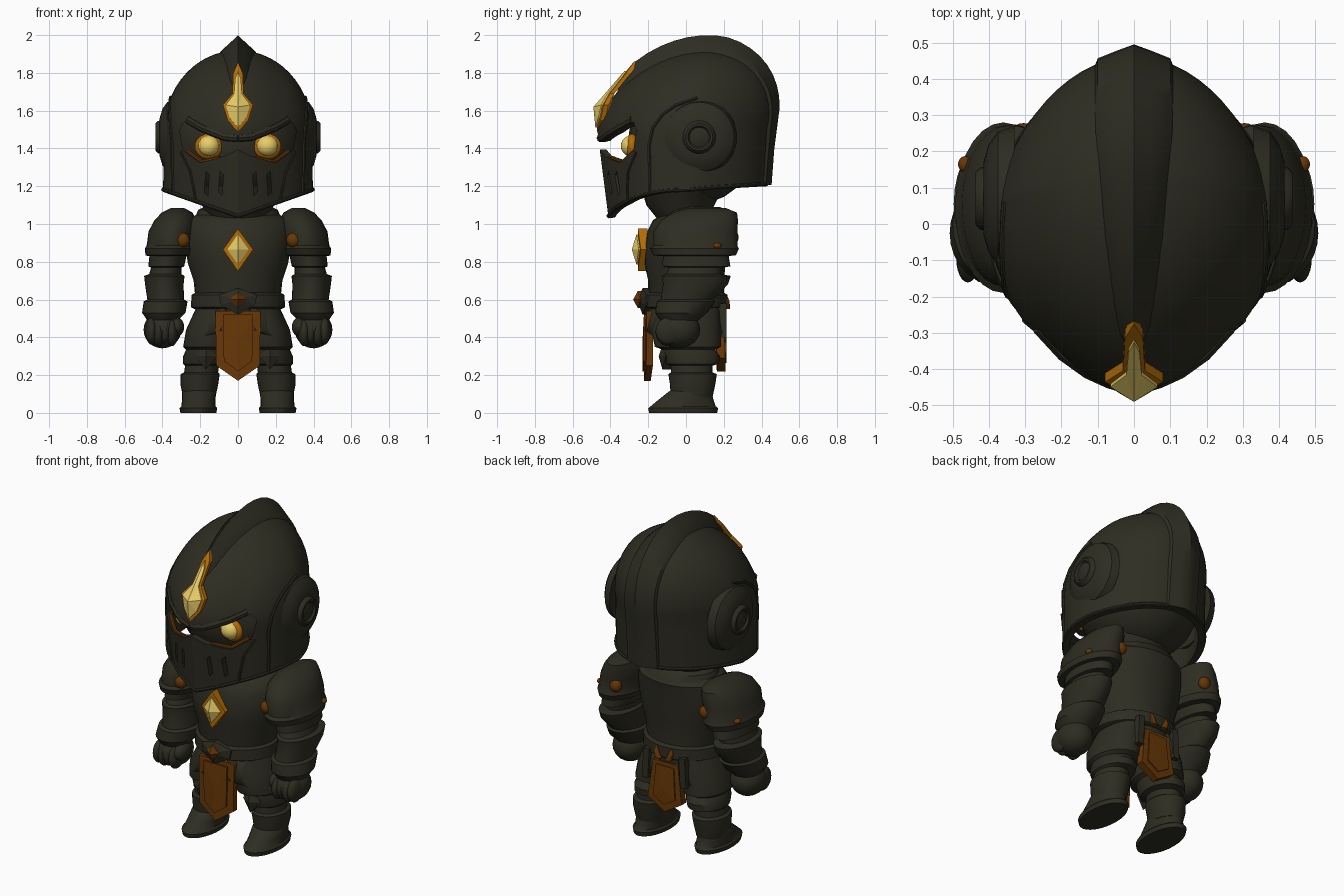
import bpy, bmesh
from math import sin, cos, pi, sqrt, acos, asin, radians
from mathutils import Vector

if "Cube" in bpy.data.objects:
    bpy.data.objects.remove(bpy.data.objects["Cube"])


def material(name, rgb):
    m = bpy.data.materials.new(name)
    m.use_nodes = True
    m.diffuse_color = (*rgb, 1)
    m.node_tree.nodes["Principled BSDF"].inputs["Base Color"].default_value = (*rgb, 1)
    return m


STEEL = material("dark_steel", (.027, .026, .016))
BROWN = material("brown_cloth", (.135, .038, .002))
AMBER = material("amber_trim", (.45, .15, .002))
GOLD = material("pale_gold", (.8, .61, .14))


def make(name, verts, faces, mat, sides=False, smooth=True):
    """Mesh object, or a left and right pair of them."""
    made = []
    for s in ((1, -1) if sides else (1,)):
        label = ("left_" if s > 0 else "right_") + name if sides else name
        me = bpy.data.meshes.new(label)
        me.from_pydata([(v[0] * s, v[1], v[2]) for v in verts], [], faces)
        bm = bmesh.new()
        bm.from_mesh(me)
        bmesh.ops.remove_doubles(bm, verts=bm.verts, dist=1e-5)
        bmesh.ops.recalc_face_normals(bm, faces=bm.faces)
        bm.to_mesh(me)
        bm.free()
        me.materials.append(mat)
        if smooth:
            me.shade_smooth()
            me.set_sharp_from_angle(angle=radians(35))
        ob = bpy.data.objects.new(label, me)
        bpy.context.collection.objects.link(ob)
        made.append(ob)
    return made


def loft(name, rings, mat, sides=False, closed=True, caps=True):
    n, k = len(rings[0]), len(rings)
    faces = [(i * n + j, i * n + (j + 1) % n, (i + 1) * n + (j + 1) % n, (i + 1) * n + j)
             for i in range(k - 1) for j in range(n if closed else n - 1)]
    if caps:
        faces += [tuple(range(n)), tuple(range((k - 1) * n, k * n))]
    return make(name, [v for r in rings for v in r], faces, mat, sides)


def stack(name, rows, mat=STEEL, sides=False, n=28):
    """Loft of ellipses given as (z, centre x, centre y, radius x, radius y)."""
    return loft(name, [[(cx + rx * cos(2 * pi * j / n), cy + ry * sin(2 * pi * j / n), z)
                        for j in range(n)] for z, cx, cy, rx, ry in rows], mat, sides)


def ball(name, c, r, mat=STEEL, sides=False):
    rows = []
    for i in range(13):
        t = pi * (i - 6) / 12.2
        rows.append((c[2] + r[2] * sin(t), c[0], c[1], r[0] * cos(t), r[1] * cos(t)))
    return stack(name, rows, mat, sides, 24)


def tube(name, pts, r, mat=STEEL, sides=False, hub=(0, .03, 1.45)):
    rings = []
    for i, p in enumerate(pts):
        t = (pts[min(i + 1, len(pts) - 1)] - pts[max(i - 1, 0)]).normalized()
        b = t.cross(p - Vector(hub)).normalized()
        o = b.cross(t)
        rings.append([p + r * (cos(pi * k / 4) * o + sin(pi * k / 4) * b) for k in range(8)])
    return loft(name, rings, mat, sides)


def gem(name, half, c, y0, peak, mat, depth=.04, out=-1, lean=0, spread=0):
    """Faceted plate from a mirrored (x, z) outline, raised at its centre."""
    pts = half + [(-x, z) for x, z in reversed(half) if x > 0]
    n = len(pts)
    front = [(x, y0 + lean * max(0, z - c) + spread * abs(x), z) for x, z in pts]
    back = [(x, y - out * depth, z) for x, y, z in front]
    faces = [(i, (i + 1) % n, 2 * n) for i in range(n)]
    faces += [(i, (i + 1) % n, n + (i + 1) % n, n + i) for i in range(n)]
    faces.append(tuple(range(n, 2 * n)))
    return make(name, front + back + [(0, y0 + out * peak, c)], faces, mat, smooth=False)


def prism(name, pts, y0, y1, sides=False):
    n = len(pts)
    verts = [(x, y, z) for y in (y0, y1) for x, z in pts]
    faces = [(i, (i + 1) % n, n + (i + 1) % n, n + i) for i in range(n)]
    return make(name, verts, faces + [tuple(range(n)), tuple(range(n, 2 * n))], STEEL, sides, False)


# Helmet surface: angle 0 is the front, rounded there and narrowing to the back
def hull(a, z, lift=0):
    u = max(0, (z - 1.5) / .42)
    f = sqrt(max(0, 1 - u * u))
    low = max(0, (1.5 - z) / .47)
    x = (.39 + .01 * low + lift) * f * sin(a)
    c = cos(a)
    y = .02 + .1 * u
    if c > 0:
        y += .06 * low * c - (.44 + lift) * f * c ** .9 - .05 * f * max(0, 1 - abs(x) / .22)
    else:
        y += (.43 + lift - .035 * low) * f * (-c) ** 1.32
    return Vector((x, y, z))


def edge(a):
    return 1.03 + .14 * abs(sin(a)) if cos(a) > 0 else 1.17 - .03 * cos(a)


def face_at(x, z, lift=0):
    f = sqrt(1 - max(0, (z - 1.5) / .42) ** 2)
    return hull(asin(x / (.39 * f)), z, lift)


def side_at(y, z):
    u = max(0, (z - 1.5) / .42)
    return hull(acos((.02 + .1 * u - y) / (.44 * sqrt(1 - u * u))), z)


N = 64
angles = [2 * pi * j / N for j in range(N)]
rings = [[hull(a, edge(a) + (1.5 - edge(a)) * t / 6) for a in angles] for t in range(7)]
rings += [[hull(a, 1.5 + .42 * sin(pi * t / 28)) for a in angles] for t in list(range(1, 14)) + [13.9]]
last = len(rings) - 1
faces = [(i * N + j, i * N + (j + 1) % N, (i + 1) * N + (j + 1) % N, (i + 1) * N + j)
         for i in range(last) for j in range(N)] + [tuple(range(last * N, (last + 1) * N))]
helmet = make("helmet", [v for r in rings for v in r], faces, STEEL)[0]
wall = helmet.modifiers.new("wall", "SOLIDIFY")
wall.thickness = .035

# Eye opening and breathing slits
eye_half = [(0, 1.435), (.07, 1.44), (.19, 1.485), (.285, 1.54), (.31, 1.5), (.29, 1.39), (.2, 1.325), (.07, 1.36), (0, 1.395)]
cutters = prism("eye_cutter", eye_half + [(-x, z) for x, z in reversed(eye_half) if x], -.7, -.15)
for x in (.085, .16):
    cutters += prism("slit_cutter", [(x, 1.15), (x + .018, 1.17), (x + .01, 1.28), (x - .008, 1.26)], -.7, -.15, True)
for c in cutters:
    cut = helmet.modifiers.new("cut", "BOOLEAN")
    cut.operation, cut.solver, cut.object = "DIFFERENCE", "EXACT", c
    c.hide_render = True
bpy.context.view_layer.update()
helmet.data = bpy.data.meshes.new_from_object(helmet.evaluated_get(bpy.context.evaluated_depsgraph_get()))
helmet.modifiers.clear()
helmet.data.shade_smooth()
helmet.data.set_sharp_from_angle(angle=radians(28))
for c in cutters:
    bpy.data.objects.remove(c)

# Crest over the dome
rings = []
for d in list(range(14, 181, 8)) + [190, 200, 208]:
    t = radians(min(d, 180))
    drop = max(0, d - 180) * .0105
    base = hull(0 if d < 90 else pi, 1.5 + .42 * sin(t) - drop)
    if d < 90:
        base.y = .02 + .1 * sin(t) - .44 * cos(t)
    up = Vector((0, -cos(t), sin(t)))
    h = .08 * min(1, (d - 13) / 28) - .055 * min(1, max(0, (d - 100) / 80))
    w = .05 + .065 * min(1, d / 110)
    rings.append([base + up * k + Vector((x * w, 0, 0)) for x, k in
                  ((-1, -.045), (-.87, -.005), (-.4, h * .5), (0, h), (.4, h * .5), (.87, -.005), (1, -.045))])
loft("crest", rings, STEEL)

# Helmet trims, brows and ear bosses
tube("helmet_rim", [hull(2 * pi * j / N, edge(2 * pi * j / N) + .012) for j in range(N + 1)], .01)
tube("brow", [face_at(x, z, -.012) for x, z in ((0, 1.455), (.07, 1.46), (.13, 1.482), (.2, 1.51), (.27, 1.55))], .022, sides=True)
tube("cheek_trim", [side_at(y, z) for y, z in
                    ((-.2, 1.16), (-.19, 1.3), (-.185, 1.42), (-.16, 1.51), (-.11, 1.58), (-.04, 1.63), (.06, 1.67))], .01, sides=True)
tube("visor_seam", [face_at(x, z) for x, z in ((.3, 1.38), (.25, 1.28), (.23, 1.18), (.22, 1.12))], .008, sides=True)


def disc(name, profile):
    loft(name, [[(x, .07 + r * cos(pi * k / 14), 1.46 + r * sin(pi * k / 14)) for k in range(28)]
                for x, r in profile], STEEL, True)


disc("ear_plate", [(.33, .2), (.375, .185), (.4, .15), (.415, .1)])
disc("ear_boss", [(.38, .095), (.425, .085), (.437, .072), (.437, .06), (.425, .052), (.435, .02)])

# Forehead ornament
gem("ornament_rim", [(0, 1.86), (.025, 1.8), (.03, 1.69), (.08, 1.63), (.055, 1.55), (0, 1.49)],
    1.62, -.472, 0, AMBER, .025, lean=.82, spread=.35)
gem("ornament", [(0, 1.81), (.015, 1.77), (.021, 1.69), (.065, 1.63), (.043, 1.56), (0, 1.51)],
    1.62, -.48, .01, GOLD, .02, lean=.81, spread=.35)

# Head inside the helmet, with glowing eyes
ball("head", (0, .03, 1.42), (.345, .34, .32))
ball("eye_glow", (.155, -.285, 1.41), (.074, .035, .068), AMBER, True)
ball("eye", (.155, -.29, 1.413), (.058, .055, .055), GOLD, True)
tube("eye_trim", [face_at(x, z, -.02) for x, z in ((.1, 1.352), (.2, 1.33), (.28, 1.385))], .011, BROWN, True)

# Neck, torso and belt
stack("neck", [(1.0, 0, -.01, .14, .12), (1.1, 0, -.03, .19, .18), (1.2, 0, -.02, .25, .22)])
stack("collar", [(1.02, 0, .04, .235, .19), (1.075, 0, .04, .21, .165), (1.09, 0, .04, .18, .14), (1.05, 0, .04, .12, .1)])
stack("torso", [(.46, 0, .01, .2, .18), (.6, 0, 0, .225, .2), (.7, 0, 0, .235, .2), (.79, 0, -.005, .265, .215),
                (.88, 0, 0, .28, .22), (.96, 0, .01, .285, .215), (1.02, 0, .03, .265, .205), (1.05, 0, .04, .22, .17)])
stack("belt", [(.55, 0, 0, .23, .205), (.56, 0, 0, .25, .22), (.625, 0, 0, .245, .22), (.64, 0, 0, .22, .195)])
gem("buckle_plate", [(0, .66), (.1, .625), (.09, .57), (0, .52)], .6, -.23, .03, STEEL, .05, spread=.2)
gem("buckle", [(0, .645), (.045, .6), (0, .555)], .6, -.255, .025, BROWN, spread=.3)
gem("chest_rim", [(0, .975), (.08, .865), (0, .75)], .865, -.255, 0, AMBER, .05, spread=.2)
gem("chest_gem", [(0, .945), (.057, .865), (0, .785)], .865, -.262, .025, GOLD, spread=.2)

# Cloth panels front and back
gem("front_cloth", [(.12, .54), (.115, .25), (0, .17)], .37, -.222, 0, BROWN, .035, spread=.1)
gem("front_cloth_panel", [(.08, .52), (.075, .275), (0, .22)], .37, -.231, 0, BROWN, .02, spread=.1)
gem("back_cloth", [(.085, .52), (.115, .29), (0, .22)], .36, .208, 0, BROWN, .045, 1, -.05)
gem("back_cloth_panel", [(.06, .5), (.075, .31), (0, .265)], .36, .215, 0, BROWN, .02, 1, -.05)
prism("back_strap", [(.11, .4), (.15, .4), (.14, .58), (.1, .58)], .13, .215, True)
stack("back_horn", [(.55, .035, .218, .022, .015), (.59, .05, .218, .016, .014), (.62, .05, .215, .003, .003)], BROWN, True, 10)

# Hip plates
rings = []
for z, rx, ry in ((.57, .215, .205), (.46, .25, .22), (.37, .28, .228)):
    row = []
    for k in range(19):
        a = radians(-72 + 140 * k / 18)
        row.append((rx * cos(a), ry * sin(a), z - (.57 - z) * .25 * (cos(2.2 * a) - .4)))
    rings.append(row)
for ob in loft("hip_plate", rings, STEEL, True, False, False):
    ob.modifiers.new("thickness", "SOLIDIFY").thickness = .025

# Shoulders and arms
stack("pauldron", [(.83, .365, .045, .11, .18), (.835, .365, .045, .125, .22), (.87, .36, .045, .133, .235), (.885, .358, .05, .125, .222),
                   (.96, .348, .05, .126, .222), (1.02, .332, .07, .11, .205), (1.06, .322, .1, .082, .17), (1.085, .32, .11, .035, .1)], sides=True)
ball("front_roundel", (.292, -.14, .915), (.036, .03, .038), BROWN, True)
ball("back_roundel", (.305, .248, .93), (.036, .03, .038), BROWN, True)
ball("side_stud", (.465, .165, .885), (.02, .022, .016), BROWN, True)
stack("arm", [(.87, .365, .05, .1, .17), (.775, .38, .055, .095, .18), (.77, .38, .05, .08, .14), (.735, .385, .04, .085, .145),
              (.725, .39, .055, .107, .182), (.68, .39, .05, .102, .172), (.6, .383, .005, .097, .14), (.59, .383, 0, .116, .155),
              (.53, .393, -.025, .115, .138), (.5, .397, -.035, .09, .11), (.47, .395, -.035, .08, .08)], sides=True)
ball("fist", (.4, -.04, .44), (.1, .115, .098), sides=True)
for i in range(4):
    ball("finger", (.35 + .036 * i, -.095, .425 + .008 * (i % 2)), (.032, .066, .072), sides=True)
ball("thumb", (.325, -.075, .455), (.04, .07, .05), sides=True)

# Legs and boots
stack("leg", [(.56, .11, .01, .11, .17), (.44, .145, .0, .13, .185), (.35, .16, .01, .13, .175), (.335, .165, .015, .11, .14),
              (.3, .175, .03, .115, .15), (.26, .18, .035, .11, .14), (.25, .19, .03, .09, .11), (.215, .195, .03, .09, .11),
              (.205, .2, .035, .103, .128), (.15, .205, .035, .1, .12), (.08, .205, .03, .085, .11)], sides=True)
for s, side in ((1, "left"), (-1, "right")):
    knee = gem(side + "_knee_plate", [(0, .36), (.06, .3), (0, .23)], .3, -.125, .02, STEEL, .05, spread=.3)[0]
    knee.location.x = .17 * s
stack("boot", [(0, .21, -.015, .095, .18), (.025, .21, -.015, .1, .185), (.035, .21, -.015, .09, .172),
               (.07, .208, -.0, .088, .145), (.11, .205, .02, .09, .115), (.13, .205, .03, .075, .095)], sides=True)
